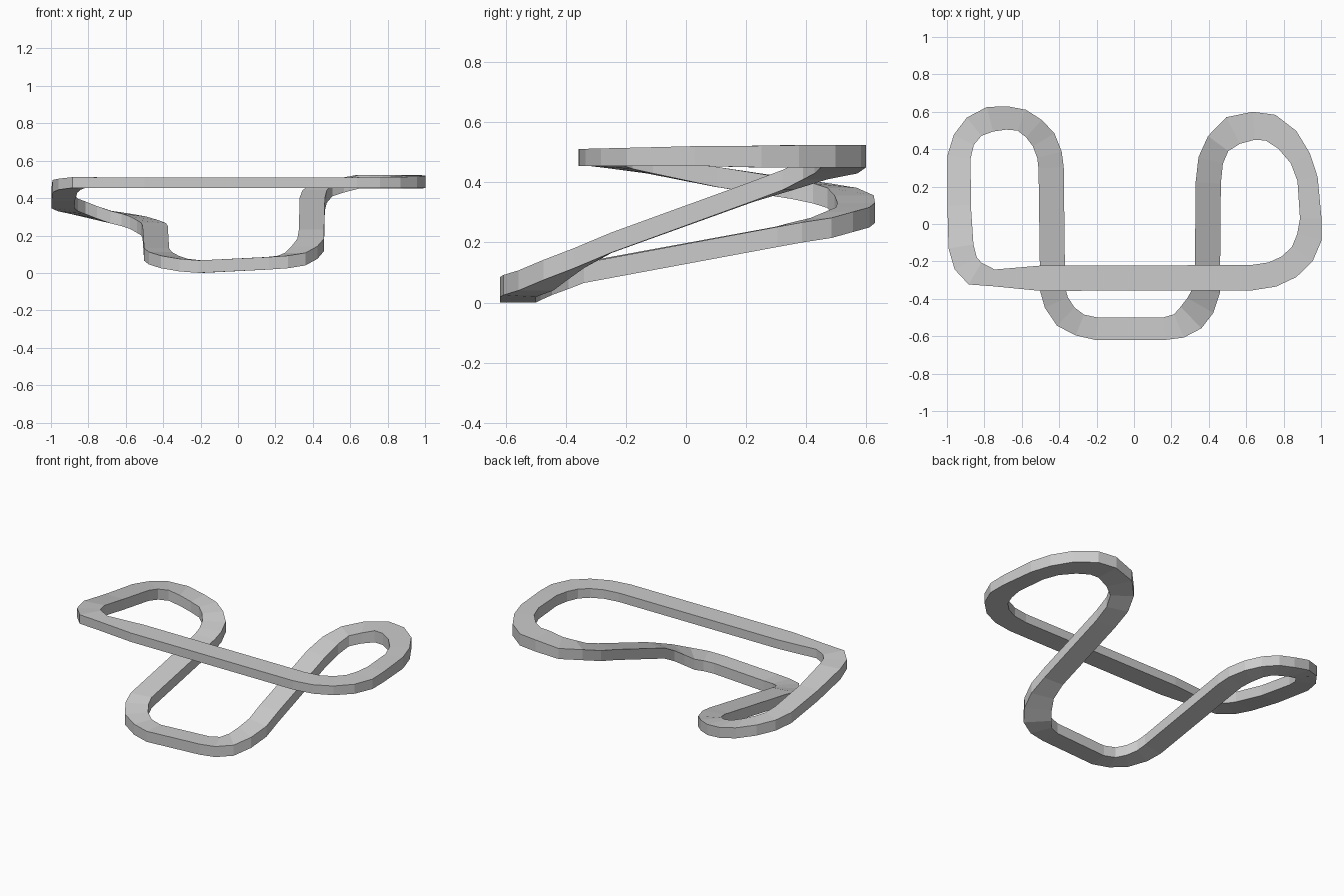
import bpy
import bmesh
from mathutils import Vector

W = 0.135  # usual track width

# Centre line of the closed track: x, y, underside z, optional own width
path = [
    # high front straight
    (-.5, -.29, .455), (.63, -.287, .455),
    # right loop
    (.74, -.27, .455), (.83, -.228, .455), (.9, -.16, .455), (.938, -.07, .455),
    (.945, .03, .455, .115), (.928, .24, .45, .11), (.89, .35, .45, .115),
    (.82, .45, .45), (.73, .515, .45, .147), (.64, .525, .45, .15),
    (.53, .5, .43, .16), (.45, .43, .41), (.41, .34, .375),
    # right ramp down
    (.397, .22, .335), (.393, -.25, .165),
    # low front bend
    (.388, -.355, .115, .145), (.355, -.435, .075, .16), (.305, -.5, .04, .16),
    (.24, -.545, .025), (.16, -.56, .018, .12), (-.2, -.56, 0, .12),
    (-.29, -.54, .008, .12), (-.365, -.495, .025), (-.415, -.42, .045),
    # left ramp up
    (-.435, -.35, .065), (-.443, .3, .185),
    # left loop
    (-.452, .37, .2), (-.483, .45, .215), (-.535, .51, .235, .125),
    (-.6, .555, .25, .12), (-.68, .567, .265, .125), (-.77, .56, .29),
    (-.855, .52, .315, .125), (-.91, .45, .33, .12), (-.935, .36, .345, .125),
    (-.935, .1, .385, .125), (-.925, -.12, .43), (-.9, -.21, .445),
    (-.85, -.265, .455), (-.75, -.288, .455, .09),
]


def thickness(y, z):
    # thinner along the front straight, thicker around the right loop
    return .065 + max(-.3, min(.3, y)) * .03 if z > .44 else .067


# Track: rectangular section with upright sides swept round the path
bm = bmesh.new()
rings = []
n = len(path)
for i, p in enumerate(path):
    here = Vector(p[:2])
    d_in = (here - Vector(path[i - 1][:2])).normalized()
    d_out = (Vector(path[(i + 1) % n][:2]) - here).normalized()
    tangent = (d_in + d_out).normalized()
    side = Vector((tangent.y, -tangent.x)) * (p[3] if len(p) > 3 else W) / 2
    z = p[2]
    top = z + thickness(p[1], z)
    a, b = here + side, here - side
    rings.append([bm.verts.new((q.x, q.y, h))
                  for q, h in ((a, z), (a, top), (b, top), (b, z))])
for i in range(n):
    r, s = rings[i], rings[(i + 1) % n]
    for k in range(4):
        m = (k + 1) % 4
        bm.faces.new((r[k], s[k], s[m], r[m]))
bmesh.ops.recalc_face_normals(bm, faces=bm.faces)

mesh = bpy.data.meshes.new("race_track")
bm.to_mesh(mesh)
bm.free()
track = bpy.data.objects.new("race_track", mesh)
bpy.context.collection.objects.link(track)
